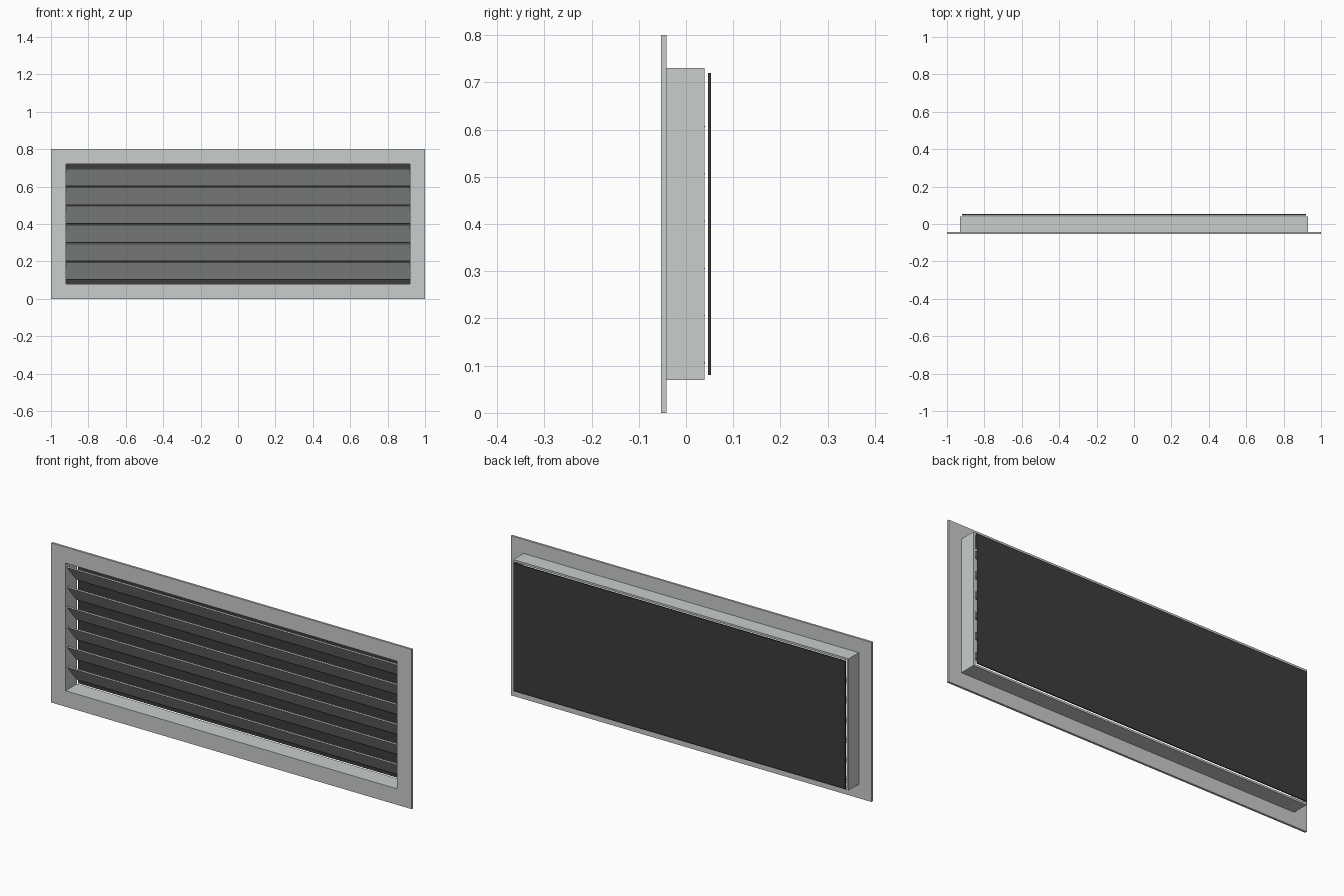
import bpy, bmesh, math
from mathutils import Matrix

if "Cube" in bpy.data.objects:
    bpy.data.objects.remove(bpy.data.objects["Cube"])

MID_Z = 0.4


def material(name, rgb):
    m = bpy.data.materials.new(name)
    m.diffuse_color = (*rgb, 1)
    m.use_nodes = True
    m.node_tree.nodes["Principled BSDF"].inputs["Base Color"].default_value = m.diffuse_color
    return m


metal = material("pale grey metal", (0.58, 0.61, 0.60))
dark = material("dark backing", (0.045, 0.045, 0.045))


def finish(name, bm, mat):
    bmesh.ops.recalc_face_normals(bm, faces=bm.faces)
    mesh = bpy.data.meshes.new(name)
    bm.to_mesh(mesh)
    bm.free()
    mesh.materials.append(mat)
    ob = bpy.data.objects.new(name, mesh)
    bpy.context.collection.objects.link(ob)
    return ob


def ring(name, outer, inner, y0, y1, mat):
    """Rectangular ring; outer and inner are half sizes in x and z."""
    bm = bmesh.new()
    loops = []
    for (hx, hz), y in ((outer, y0), (inner, y0), (inner, y1), (outer, y1)):
        loops.append([bm.verts.new((sx * hx, y, MID_Z + sz * hz))
                      for sx, sz in ((-1, -1), (1, -1), (1, 1), (-1, 1))])
    for k in range(4):
        a, b = loops[k], loops[(k + 1) % 4]
        for i in range(4):
            j = (i + 1) % 4
            bm.faces.new((a[i], a[j], b[j], b[i]))
    return finish(name, bm, mat)


def box(name, size, centre, mat, tilt=0):
    bm = bmesh.new()
    bmesh.ops.create_cube(bm, size=1, matrix=Matrix.Diagonal((*size, 1)))
    ob = finish(name, bm, mat)
    ob.location = centre
    ob.rotation_euler.x = tilt
    return ob


# Front flange and the duct collar behind it
ring("front_flange", (1.0, 0.4), (0.92, 0.32), -0.0525, -0.0415, metal)
ring("duct_collar", (0.93, 0.33), (0.92, 0.32), -0.0415, 0.0395, metal)

# Six louvre slats, front edge high and back edge low
for i in range(6):
    box(f"louvre_slat_{i + 1}", (1.84, 0.12, 0.006), (0, 0, 0.15 + 0.1 * i),
        metal, math.radians(-50))

# Dark backing panel, a small gap behind the collar
box("backing_panel", (1.84, 0.006, 0.64), (0, 0.0495, MID_Z), dark)
